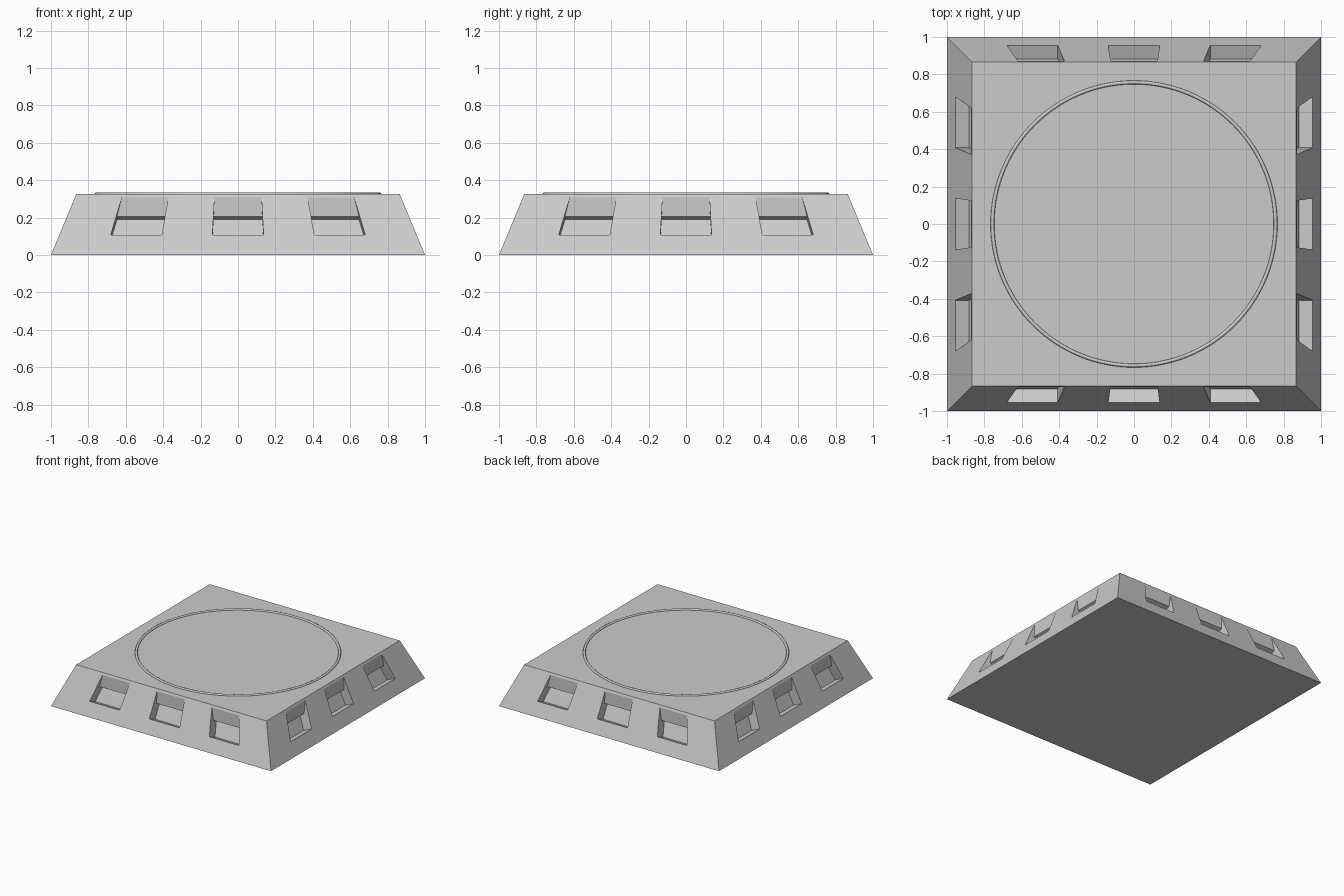
import bpy, bmesh, math
from mathutils import Vector, Matrix

if "Cube" in bpy.data.objects:
    bpy.data.objects.remove(bpy.data.objects["Cube"])

H, TOP = 0.325, 0.865
K = (1 - TOP) / H                              # inward lean of the sides
L = math.hypot(1, K)
UP = Vector((K / L, 1 / L))                    # (y, z) up along the front slope
IN = Vector((1 / L, -K / L))                   # (y, z) into the front slope


def mesh_object(name, bm):
    bmesh.ops.recalc_face_normals(bm, faces=bm.faces)
    me = bpy.data.meshes.new(name)
    bm.to_mesh(me)
    bm.free()
    ob = bpy.data.objects.new(name, me)
    bpy.context.collection.objects.link(ob)
    return ob


def prism(bm, ring_a, ring_b):
    a = [bm.verts.new(p) for p in ring_a]
    b = [bm.verts.new(p) for p in ring_b]
    bm.faces.new(a)
    bm.faces.new(b[::-1])
    for i in range(len(a)):
        j = (i + 1) % len(a)
        bm.faces.new((a[i], b[i], b[j], a[j]))


# Tapered square base
bm = bmesh.new()
corners = [(-1, -1), (1, -1), (1, 1), (-1, 1)]
prism(bm, [(x, y, 0) for x, y in corners],
      [(x * TOP, y * TOP, H) for x, y in corners])
base = mesh_object("tapered_base", bm)

# Pocket cross-section: sunken floor, sloped back, short ceiling, vertical upper wall
a = Vector((-1 + 0.108 * K, 0.108))
b = a + IN * 0.08
c = b + UP * 0.122
d = c - IN * 0.041
e = Vector((d.x, (d.x + 1) / K))
profile = [a - IN * 0.05, a, b, c, d, e, e - IN * 0.05]


def side_point(p, x, rot):
    # sides of each pocket converge with the taper of the base
    depth = (p - Vector((-1, 0))).dot(IN)
    surface_z = p.y - depth * IN.y
    return rot @ Vector((x * (1 - K * surface_z), p.x, p.y))


# Three pockets on each of four sides
bm = bmesh.new()
for k in range(4):
    rot = Matrix.Rotation(k * math.pi / 2, 3, 'Z')
    for x0, x1 in ((-0.712, -0.427), (-0.1435, 0.1435), (0.427, 0.712)):
        prism(bm, [side_point(p, x0, rot) for p in profile],
              [side_point(p, x1, rot) for p in profile])
cutter = mesh_object("pocket_cutter", bm)
cutter.hide_render = True

mod = base.modifiers.new("pockets", 'BOOLEAN')
mod.operation = 'DIFFERENCE'
mod.solver = 'EXACT'
mod.object = cutter
bpy.context.view_layer.objects.active = base
bpy.ops.object.modifier_apply(modifier=mod.name)
bpy.data.objects.remove(cutter)

# Thin round rim on the top
bpy.ops.mesh.primitive_torus_add(location=(0, 0, H), major_radius=0.757,
                                 minor_radius=0.01, major_segments=128,
                                 minor_segments=8)
rim = bpy.context.object
rim.name = "top_rim"
bpy.ops.object.shade_smooth_by_angle(angle=math.radians(50))
